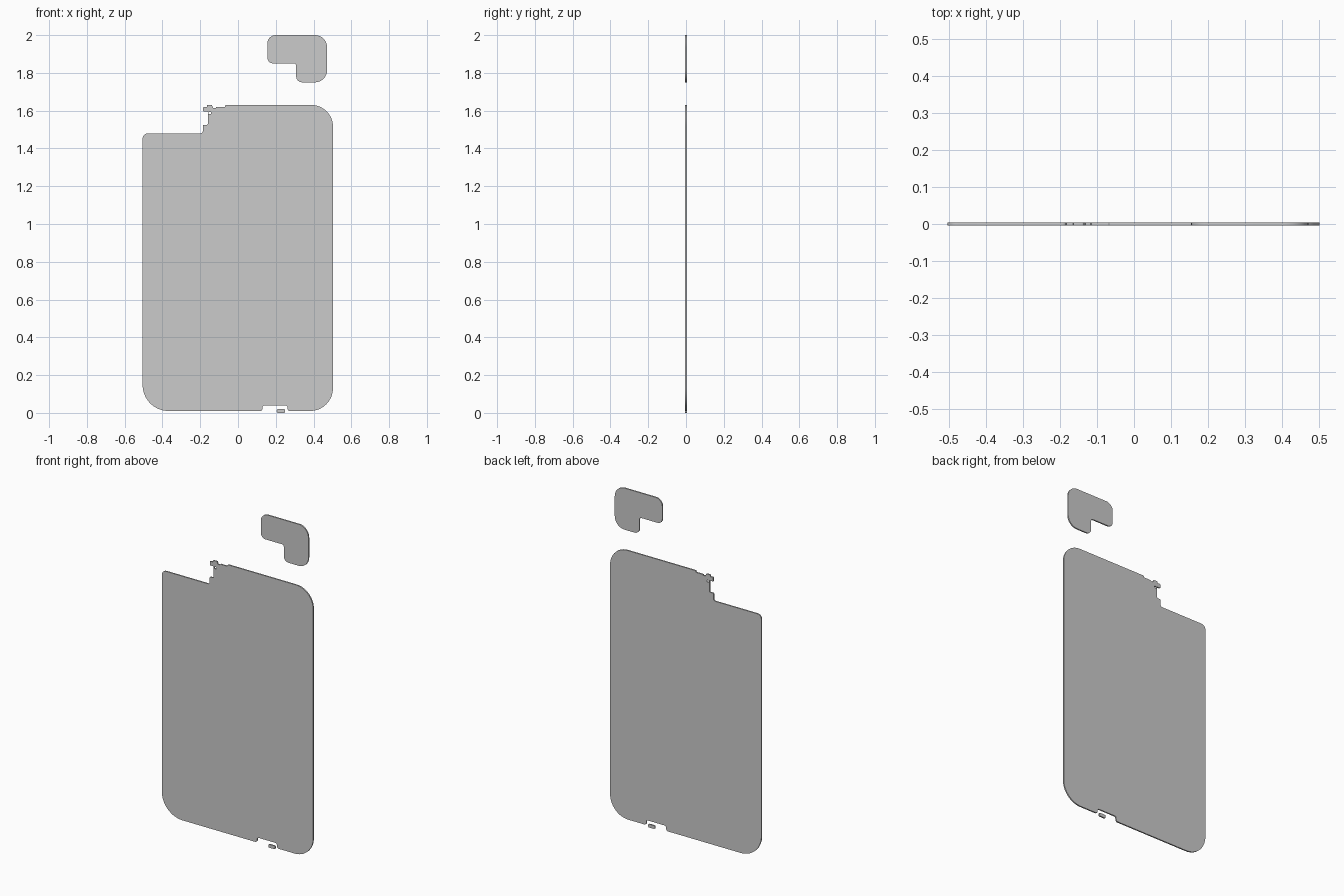
import bpy
import math
from mathutils import Vector

if "Cube" in bpy.data.objects:
    bpy.data.objects.remove(bpy.data.objects["Cube"])

HALF = 0.004  # half thickness of the sheet


def rounded(corners):
    """Closed outline from (x, z, radius) corners, each replaced by an arc."""
    pts = []
    n = len(corners)
    for i, (x, z, r) in enumerate(corners):
        p = Vector((x, z))
        if r == 0:
            pts.append(p)
            continue
        a = (Vector(corners[i - 1][:2]) - p).normalized()
        b = (Vector(corners[(i + 1) % n][:2]) - p).normalized()
        half = a.angle(b) / 2
        c = p + (a + b).normalized() * (r / math.sin(half))
        va = p + a * (r / math.tan(half)) - c
        sweep = va.angle_signed(p + b * (r / math.tan(half)) - c)
        steps = 16 if r > 0.05 else 8 if r > 0.015 else 4
        for k in range(steps + 1):
            t = -sweep * k / steps
            pts.append(c + Vector((va.x * math.cos(t) - va.y * math.sin(t),
                                   va.x * math.sin(t) + va.y * math.cos(t))))
    return pts


def sheet(name, *outlines):
    """Flat solid from an outline, further outlines being holes."""
    cu = bpy.data.curves.new(name, 'CURVE')
    cu.dimensions = '2D'
    cu.fill_mode = 'BOTH'
    cu.extrude = HALF
    for o in outlines:
        pts = rounded(o)
        s = cu.splines.new('POLY')
        s.points.add(len(pts) - 1)
        for q, p in zip(s.points, pts):
            q.co = (p.x, p.y, 0, 1)
        s.use_cyclic_u = True
    ob = bpy.data.objects.new(name, cu)
    bpy.context.collection.objects.link(ob)
    ob.rotation_euler.x = math.pi / 2
    bpy.ops.object.select_all(action='DESELECT')
    ob.select_set(True)
    bpy.context.view_layer.objects.active = ob
    bpy.ops.object.convert(target='MESH')
    bpy.ops.object.transform_apply(location=False, rotation=True, scale=False)
    bpy.ops.object.mode_set(mode='EDIT')
    bpy.ops.mesh.select_all(action='SELECT')
    bpy.ops.mesh.remove_doubles(threshold=0.0002)
    bpy.ops.mesh.normals_make_consistent(inside=False)
    bpy.ops.object.mode_set(mode='OBJECT')
    bpy.ops.object.shade_smooth_by_angle(angle=math.radians(35))
    return ob


# large back panel, with bottom notch and ragged stepped upper left corner
sheet("back_panel", [
    (-0.505, 0.01, 0.138),
    (0.13, 0.01, 0.013), (0.13, 0.04, 0.011),
    (0.262, 0.04, 0.011), (0.262, 0.01, 0.013),
    (0.503, 0.01, 0.122), (0.503, 1.63, 0.115),
    (-0.066, 1.63, 0.004), (-0.07, 1.62, 0.003),
    (-0.115, 1.62, 0), (-0.118, 1.615, 0), (-0.132, 1.615, 0),
    (-0.138, 1.63, 0.003), (-0.165, 1.63, 0.003), (-0.165, 1.62, 0),
    (-0.184, 1.62, 0.003), (-0.184, 1.595, 0.003), (-0.16, 1.595, 0.003),
    (-0.16, 1.525, 0.006), (-0.186, 1.525, 0.006), (-0.186, 1.48, 0.012),
    (-0.505, 1.48, 0.028),
], [(-0.156, 1.583, 0), (-0.142, 1.583, 0), (-0.142, 1.594, 0), (-0.156, 1.594, 0)])

# L-shaped camera cover
sheet("camera_cover", [
    (0.155, 2.0, 0.045), (0.155, 1.85, 0.032), (0.308, 1.85, 0.012),
    (0.308, 1.75, 0.032), (0.472, 1.75, 0.065), (0.472, 2.0, 0.065),
])

# small tab below the bottom notch
sheet("bottom_tab", [
    (0.205, 0.0, 0.007), (0.25, 0.0, 0.007), (0.25, 0.02, 0.007), (0.205, 0.02, 0.007),
])
